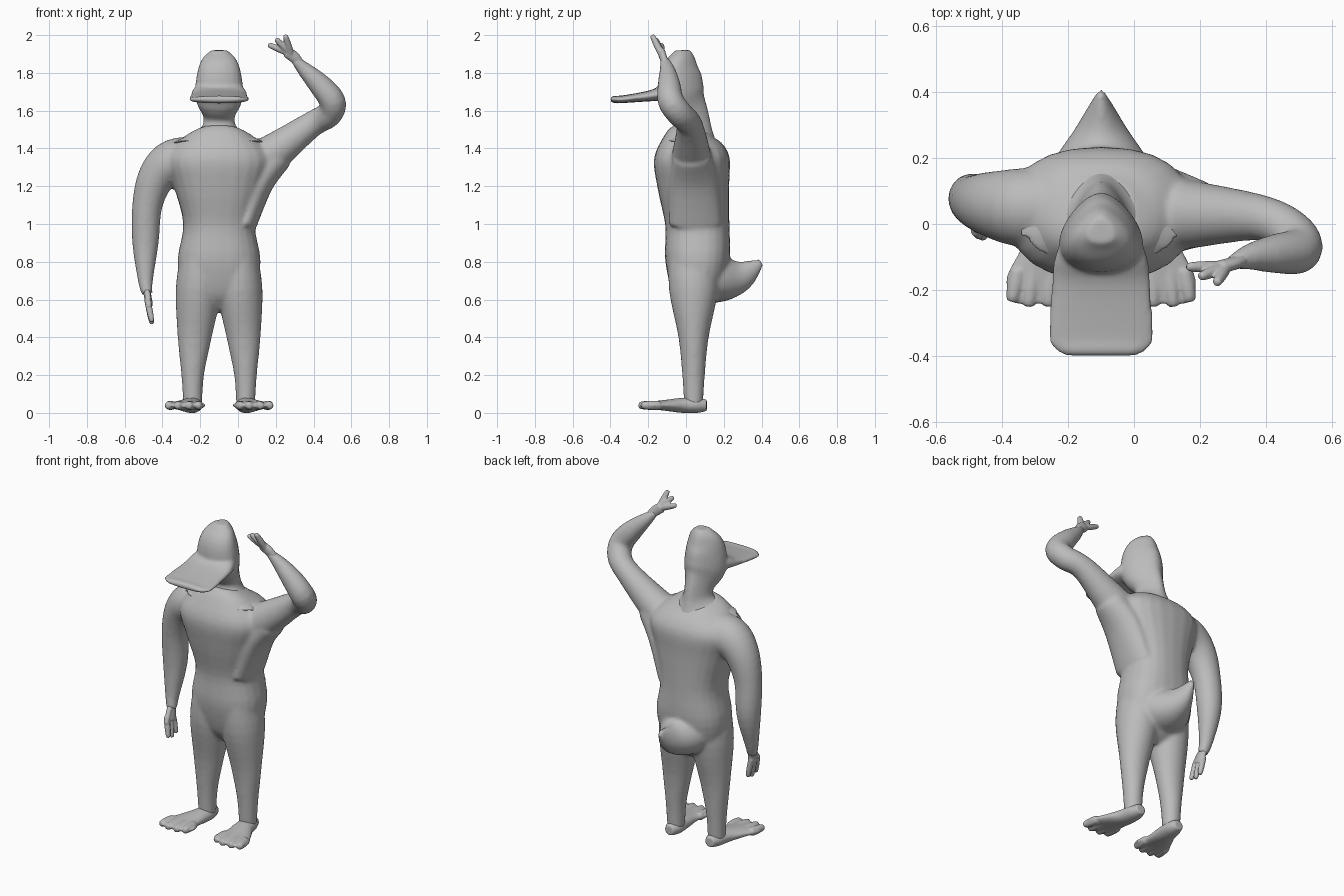
import bpy, bmesh, math
from mathutils import Vector

cube = bpy.data.objects.get("Cube")
if cube:
    bpy.data.objects.remove(cube, do_unlink=True)

grey = bpy.data.materials.new("plain grey")
grey.use_nodes = True
tone = (0.5, 0.5, 0.5, 1)
grey.diffuse_color = tone
grey.node_tree.nodes["Principled BSDF"].inputs["Base Color"].default_value = tone

MIDDLE = -0.1  # symmetry plane of the trunk
Y, Z = Vector((0, 1, 0)), Vector((0, 0, 1))


def spline(rows, steps=4):
    """Resample section rows with a smooth curve; a single radius makes a round section."""
    rows = [Vector(row if len(row) == 5 else (*row, row[-1])) for row in rows]
    last = len(rows) - 1
    result = []
    for i in range(last):
        start, end = rows[i], rows[i + 1]
        leave = (end - rows[max(i - 1, 0)]) / 2
        arrive = (rows[min(i + 2, last)] - start) / 2
        for k in range(steps):
            t = k / steps
            ease = t * t * (3 - 2 * t)
            result.append(start.lerp(end, ease) + leave * t * (1 - t) ** 2 - arrive * t * t * (1 - t))
    return result + [rows[-1]]


def signed_power(value, power):
    return math.copysign(abs(value) ** (2 / power), value)


def loft(bm, rows, ref=Y, power=2, taper=0, sides=24):
    """Skin elliptical sections (x, y, z, half width, half depth) along a path."""
    rows = spline(rows)
    points = [Vector(row[:3]) for row in rows]
    rings = []
    for i, row in enumerate(rows):
        tangent = points[min(i + 1, len(points) - 1)] - points[max(i - 1, 0)]
        side = tangent.cross(ref).normalized()
        depth = side.cross(tangent).normalized()
        ring = []
        for k in range(sides):
            angle = math.tau * k / sides
            u = signed_power(math.cos(angle), power)
            v = signed_power(math.sin(angle), power)
            offset = side * u * row[3] * (1 - taper * v) + depth * v * row[4]
            ring.append(bm.verts.new(points[i] + offset))
        rings.append(ring)
    faces = [bm.faces.new(rings[0]), bm.faces.new(rings[-1][::-1])]
    for low, high in zip(rings, rings[1:]):
        for k in range(sides):
            n = (k + 1) % sides
            faces.append(bm.faces.new((low[n], low[k], high[k], high[n])))
    bmesh.ops.recalc_face_normals(bm, faces=faces)


def centred(rows):
    """Place (y, z, half width, half depth) sections on the symmetry plane."""
    return [(MIDDLE, *row) for row in rows]


def digit(bm, base, tip, radius, ref=Y):
    """Slim rounded finger or toe."""
    base, tip = Vector(base), Vector(tip)
    rows = [(*base.lerp(tip, f), radius * k) for f, k in ((0, 1), (.5, 1), (.9, .8), (1, .5))]
    loft(bm, rows, ref, sides=12)


def skin(name, bm, voxel, smooth):
    """Fuse overlapping lofts into one smooth surface."""
    mesh = bpy.data.meshes.new(name)
    bm.to_mesh(mesh)
    bm.free()
    mesh.materials.append(grey)
    ob = bpy.data.objects.new(name, mesh)
    bpy.context.collection.objects.link(ob)
    fuse = ob.modifiers.new("fuse", "REMESH")
    fuse.mode = "VOXEL"
    fuse.voxel_size = voxel
    fuse.use_smooth_shade = True
    soften = ob.modifiers.new("soften", "SMOOTH")
    soften.factor = 0.5
    soften.iterations = smooth


# Trunk
body = bmesh.new()
loft(body, centred([(.04, .54, .06, .05), (.05, .62, .18, .12), (.06, .8, .22, .17), (.06, 1, .19, .17),
                    (.04, 1.2, .24, .19), (.03, 1.35, .28, .2), (.03, 1.45, .2, .15),
                    (.04, 1.5, .1, .1)]), power=2.4)

# Upturned tail
loft(body, centred([(.1, .72, .18, .14), (.2, .71, .14, .12), (.3, .73, .07, .08),
                    (.4, .8, .01, .02)]), Z)

# Legs, running up inside the hips
for sign in (-1, 1):
    loft(body, [(MIDDLE + sign * out, .04, z, wide, deep) for out, z, wide, deep in (
        (.1, .86, .1, .13), (.11, .65, .12, .13), (.13, .4, .09, .08),
        (.14, .2, .06, .06), (.14, .04, .05, .05))])

# Lowered right arm
loft(body, [(-.2, .05, 1.34, .12), (-.34, .05, 1.33, .12), (-.43, .06, 1.25, .1), (-.48, .07, 1.1, .08),
            (-.49, .08, .9, .07), (-.49, .05, .7, .04), (-.48, .03, .63, .03)])

# Raised left arm and the flank below it
loft(body, [(0, .04, 1.3, .12), (.13, .03, 1.34, .11), (.38, .02, 1.52, .07), (.48, -.03, 1.58, .07),
            (.5, -.08, 1.65, .07), (.43, -.09, 1.74, .06), (.35, -.1, 1.82, .04), (.29, -.12, 1.88, .02)])
loft(body, [(.04, .05, 1, .06, .14), (.11, .04, 1.22, .08, .13), (.2, .03, 1.36, .09, .1)])
skin("body", body, .011, 7)

# Flared neck, head narrowing to the back, broad flat bill
head = bmesh.new()
loft(head, centred([(.03, 1.42, .24, .15), (.04, 1.5, .1, .1), (.03, 1.58, .08, .09), (-.02, 1.68, .12, .12),
                    (-.03, 1.8, .11, .11), (-.02, 1.88, .08, .07), (-.02, 1.92, .04, .04)]), taper=.35)
loft(head, centred([(0, 1.72, .1, .08), (-.1, 1.7, .14, .05), (-.18, 1.68, .15, .03),
                    (-.34, 1.66, .16, .02), (-.38, 1.66, .14, .02), (-.4, 1.66, .11, .01)]), Z, power=2.4)
skin("head_and_bill", head, .009, 6)

# Feet: flat spreading pads with four shallow toes
for sign, name in ((-1, "right_foot"), (1, "left_foot")):
    foot = bmesh.new()
    loft(foot, [(MIDDLE + sign * out, y, .04, wide, deep) for out, y, wide, deep in (
        (.14, .11, .03, .03), (.14, .06, .05, .04), (.15, -.02, .06, .04),
        (.17, -.1, .08, .03), (.18, -.18, .11, .02), (.18, -.24, .08, .01))], Z)
    for spread in (-.08, -.03, .03, .08):
        digit(foot, (MIDDLE + sign * (.18 + spread * .9), -.14, .04),
              (MIDDLE + sign * (.19 + spread), -.26 + abs(spread) * .3, .04), .025, Z)
    skin(name, foot, .006, 4)

# Lowered right hand with three fingers and a thumb
hand = bmesh.new()
loft(hand, [(-.49, .05, .7, .02), (-.48, .03, .63, .02, .03), (-.47, .01, .57, .02, .04)])
for spread in (-.03, 0, .03):
    digit(hand, (-.48, .01 + spread, .6), (-.455, spread * 1.3, .47 + abs(spread) * .4), .017)
digit(hand, (-.48, .01, .64), (-.47, -.04, .56), .016)
skin("right_hand", hand, .005, 2)

# Raised left hand with three long fingers
hand = bmesh.new()
loft(hand, [(.35, -.1, 1.82, .02), (.3, -.12, 1.88, .03, .02), (.26, -.13, 1.91, .03, .02)])
for tip in ((.16, -.13, 1.95), (.2, -.16, 1.98), (.25, -.18, 2)):
    digit(hand, (.28, -.13, 1.9), tip, .018)
skin("left_hand", hand, .005, 2)
